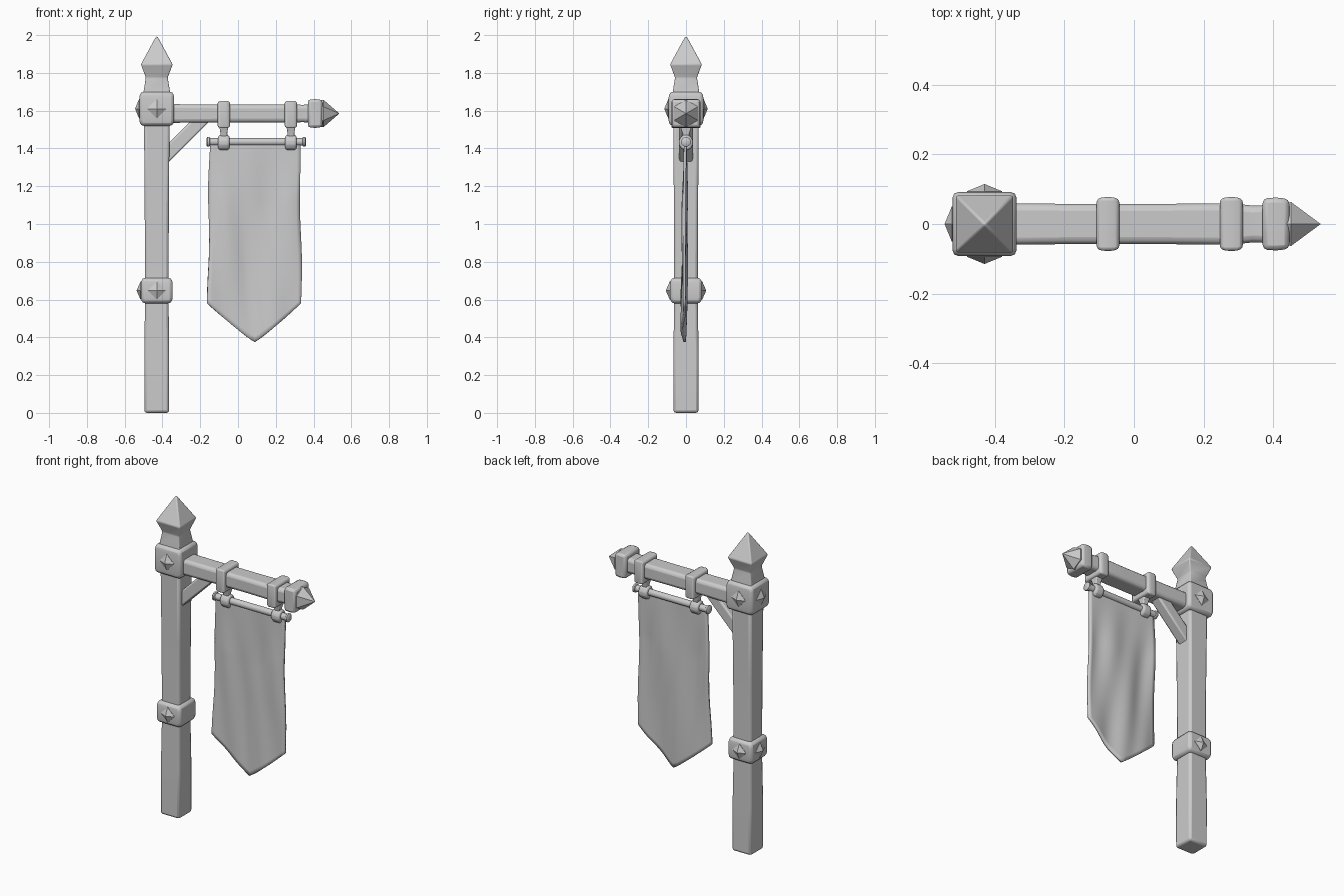
import bpy, bmesh, math
from mathutils import Vector

cube = bpy.data.objects.get("Cube")
if cube:
    bpy.data.objects.remove(cube, do_unlink=True)

GREY = (0.6, 0.6, 0.6, 1)
mat = bpy.data.materials.new("plain grey")
mat.use_nodes = True
mat.diffuse_color = GREY
bsdf = next(n for n in mat.node_tree.nodes if n.type == 'BSDF_PRINCIPLED')
bsdf.inputs["Base Color"].default_value = GREY

POST_X, ARM_Z, ROD_Z = -0.43, 1.585, 1.435


def finish(name, bm, bevel=0, segments=2, angle=40):
    """Turn a bmesh into a shaded object with an optional rounded edge."""
    bmesh.ops.recalc_face_normals(bm, faces=bm.faces)
    mesh = bpy.data.meshes.new(name)
    bm.to_mesh(mesh)
    bm.free()
    mesh.materials.append(mat)
    ob = bpy.data.objects.new(name, mesh)
    bpy.context.collection.objects.link(ob)
    if bevel:
        mod = ob.modifiers.new("rounded edges", 'BEVEL')
        mod.width, mod.segments = bevel, segments
        mod.limit_method, mod.angle_limit = 'ANGLE', math.radians(25)
    bpy.ops.object.select_all(action='DESELECT')
    ob.select_set(True)
    bpy.context.view_layer.objects.active = ob
    bpy.ops.object.shade_smooth_by_angle(angle=math.radians(angle))
    return ob


def loft(name, origin, axis, sections, sides=4, **kw):
    """Stack regular rings (distance, half width, half depth) along an axis."""
    bm = bmesh.new()
    axis = Vector(axis)
    u = Vector((0, 1, 0)) if abs(axis.y) < 0.5 else Vector((1, 0, 0))
    v = axis.cross(u)
    grow = 1 / math.cos(math.pi / sides)
    rings = []
    for d, a, b in sections:
        centre = Vector(origin) + axis * d
        if a == 0:
            rings.append([bm.verts.new(centre)])
            continue
        turn = [(i + 0.5) * math.tau / sides for i in range(sides)]
        rings.append([bm.verts.new(centre + u * a * grow * math.cos(t)
                                   + v * b * grow * math.sin(t)) for t in turn])
    for r, s in zip(rings, rings[1:]):
        for i in range(sides):
            j = (i + 1) % sides
            if len(s) == 1:
                bm.faces.new((r[i], r[j], s[0]))
            else:
                bm.faces.new((r[i], r[j], s[j], s[i]))
    for ring in (rings[0], rings[-1]):
        if len(ring) > 2:
            bm.faces.new(ring)
    return finish(name, bm, **kw)


UP, OUT = (0, 0, 1), (1, 0, 0)

# Post and pointed finial
loft("post", (POST_X, 0, 0), UP,
     [(0, .066, .066), (.3, .067, .066), (.62, .062, .062), (1.1, .064, .064),
      (1.6, .068, .068)], bevel=0.014)
loft("finial", (POST_X, 0, 0), UP,
     [(1.66, .074, .074), (1.70, .07, .07), (1.775, .058, .058),
      (1.845, .084, .084), (2.0, 0, 0)], bevel=0.006, angle=30)

# Post collars with pyramid studs on three sides
for name, low, high, half, size in (("upper", 1.52, 1.70, .092, .036),
                                    ("lower", .58, .715, .084, .034)):
    loft(name + "_collar", (POST_X, 0, low), UP,
         [(0, half - .006, half - .006), (.03, half, half),
          (high - low - .03, half, half), (high - low, half - .006, half - .006)],
         bevel=0.016)
    mid = (low + high) / 2
    for side, d in (("front", (0, -1, 0)), ("back", (0, 1, 0)), ("right", (-1, 0, 0))):
        stud = loft(f"{name}_stud_{side}", (0, 0, 0), d,
                    [(half - .01, size, size), (half + .002, size, size),
                     (half + .023, 0, 0)])
        # Stand the pyramid on its corner
        turn = Vector((0, 0, 1)).rotation_difference(Vector((0, 0, 1)))
        stud.rotation_mode = 'AXIS_ANGLE'
        stud.rotation_axis_angle = (math.pi / 4, *d)
        stud.location = (POST_X, 0, mid)

# Horizontal arm with end cap and point
loft("arm", (0, 0, ARM_Z), OUT,
     [(-.42, .06, .05), (-.2, .058, .048), (.1, .058, .047), (.28, .06, .048),
      (.34, .053, .046), (.40, .055, .048)], bevel=0.02, segments=3)
loft("end_collar", (0, 0, ARM_Z), OUT,
     [(.37, .074, .074), (.41, .076, .076), (.447, .072, .072)], bevel=0.014)
loft("end_point", (0, 0, ARM_Z), OUT,
     [(.43, .06, .06), (.452, .063, .063), (.537, 0, 0)], sides=6, angle=30)

# Diagonal brace
bm = bmesh.new()
outline = [(-.40, 1.295), (-.145, 1.55), (-.245, 1.55), (-.40, 1.395)]
face = bm.faces.new([bm.verts.new((x, -.036, z)) for x, z in outline])
ext = bmesh.ops.extrude_face_region(bm, geom=[face])
bmesh.ops.translate(bm, vec=(0, .072, 0),
                    verts=[g for g in ext["geom"] if isinstance(g, bmesh.types.BMVert)])
finish("brace", bm, bevel=0.01)

# Bands round the arm, each with a strap down to an eye on the rod
for name, x in (("inner", -.075), ("outer", .28)):
    loft(name + "_band", (x, 0, ARM_Z - .005), OUT,
         [(-.033, .07, .066), (-.018, .077, .072), (.018, .077, .072),
          (.033, .07, .066)], bevel=0.02, segments=3)
    loft(name + "_strap", (x, 0, 0), UP,
         [(1.43, .016, .02), (1.48, .018, .018), (1.53, .036, .026)], bevel=0.006)
    loft(name + "_eye", (x, 0, ROD_Z - .004), OUT,
         [(-.03, .03, .033), (-.02, .037, .041), (.02, .037, .041), (.03, .03, .033)],
         sides=12, bevel=0.004)

# Banner rod with knobs at both ends
loft("banner_rod", (0, 0, ROD_Z), OUT,
     [(-.16, .02, .02), (.355, .02, .02)], sides=12)
for name, x in (("inner", -.157), ("outer", .35)):
    loft(name + "_knob", (x, 0, ROD_Z), OUT,
         [(-.011, .018, .018), (-.005, .026, .026), (.005, .026, .026),
          (.011, .018, .018)], sides=12)

# Pointed cloth banner with soft folds
bm = bmesh.new()
COLS, ROWS = 24, 36
grid = []
for r in range(ROWS + 1):
    t = r / ROWS
    row = []
    for c in range(COLS + 1):
        s = 2 * c / COLS - 1
        x = .088 + s * (.238 + .01 * t + .004 * math.sin(9 * t + s))
        bottom = .375 + .205 * abs(s) ** 1.1
        z = 1.44 + (bottom - 1.44) * t
        fold = .007 * math.sin(4.5 * s + 3 * t) + .004 * math.sin(9 * s - 5 * t)
        y = -.004 - .008 * t * t + fold * min(1, t * 3)
        row.append(bm.verts.new((x, y, z)))
    grid.append(row)
for a, b in zip(grid, grid[1:]):
    for c in range(COLS):
        bm.faces.new((a[c], a[c + 1], b[c + 1], b[c]))
cloth = finish("banner", bm)
thick = cloth.modifiers.new("cloth thickness", 'SOLIDIFY')
thick.thickness, thick.offset = 0.014, 0
